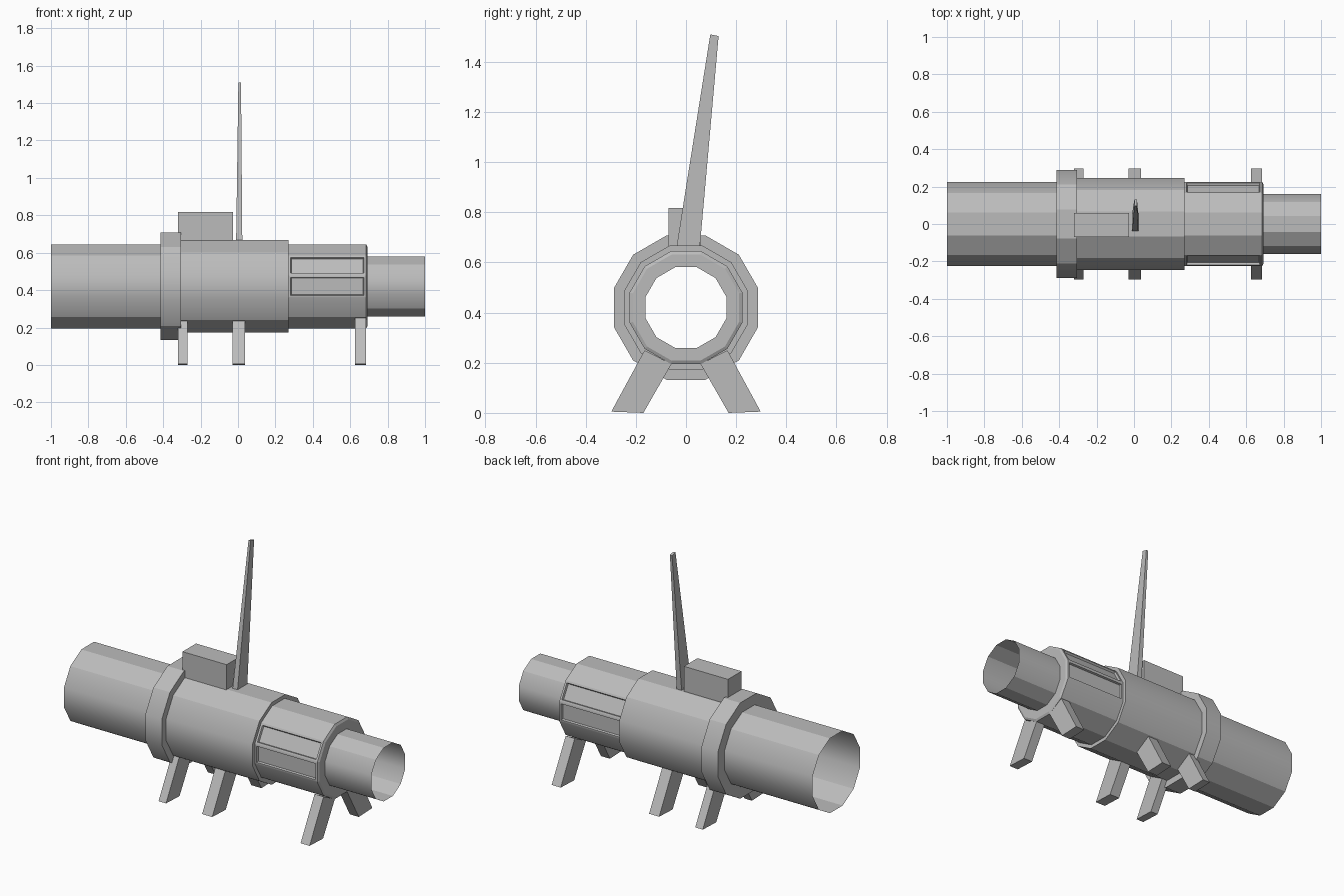
import bpy, bmesh, math
from mathutils import Vector

cube = bpy.data.objects.get("Cube")
if cube:
    bpy.data.objects.remove(cube)

grey = bpy.data.materials.new("plain grey")
grey.use_nodes = True
colour = (0.5, 0.5, 0.5, 1)
grey.diffuse_color = colour
grey.node_tree.nodes["Principled BSDF"].inputs["Base Color"].default_value = colour

AXIS_Z = 0.42
SIDES = 12


def finish(bm, name):
    mesh = bpy.data.meshes.new(name)
    bm.to_mesh(mesh)
    bm.free()
    mesh.materials.append(grey)
    obj = bpy.data.objects.new(name, mesh)
    bpy.context.collection.objects.link(obj)
    return obj


def loft(name, bottom, top):
    """Solid between two four-point outlines."""
    bm = bmesh.new()
    a = [bm.verts.new(p) for p in bottom]
    b = [bm.verts.new(p) for p in top]
    bm.faces.new(a)
    bm.faces.new(b)
    for i in range(4):
        j = (i + 1) % 4
        bm.faces.new((a[i], a[j], b[j], b[i]))
    bmesh.ops.recalc_face_normals(bm, faces=bm.faces)
    return finish(bm, name)


def rect(x0, x1, y0, y1, z):
    return [(x0, y0, z), (x1, y0, z), (x1, y1, z), (x0, y1, z)]


# Open stepped barrel: (x, flat-to-centre radius) turned around the x axis
profile = [(-1, 0.225), (-0.415, 0.225), (-0.415, 0.288), (-0.305, 0.288),
           (-0.305, 0.247), (0.27, 0.247), (0.27, 0.225), (0.685, 0.225),
           (0.692, 0.212), (0.692, 0.161), (1, 0.161)]
bm = bmesh.new()
rings = []
for x, apothem in profile:
    r = apothem / math.cos(math.pi / SIDES)
    angles = [2 * math.pi * (i + 0.5) / SIDES for i in range(SIDES)]
    rings.append([bm.verts.new((x, r * math.cos(a), AXIS_Z + r * math.sin(a))) for a in angles])
for ring, following in zip(rings, rings[1:]):
    for i in range(SIDES):
        j = (i + 1) % SIDES
        bm.faces.new((ring[i], ring[j], following[j], following[i]))
for f in bm.faces:
    f.normal_update()
    f.smooth = True
    c = f.calc_center_median()
    if f.normal.dot(Vector((0, c.y, c.z - AXIS_Z))) < -0.01:
        f.normal_flip()
bm.normal_update()

# Recessed slots on the side and upper side facets
slots = []
for f in bm.faces:
    c = f.calc_center_median()
    if 0.4 < c.x < 0.6 and abs(c.y) > 0.15 and c.z > AXIS_Z - 0.02:
        slots.append(f)
bmesh.ops.inset_individual(bm, faces=slots, thickness=0.017, depth=0)
bmesh.ops.inset_individual(bm, faces=slots, thickness=0.005, depth=-0.012)

# Only the long edges beside the side facets stay smooth
bm.normal_update()
for e in bm.edges:
    a, b = e.verts
    mid = (a.co + b.co) / 2
    lengthwise = abs(a.co.x - b.co.x) > 0.05
    beside = abs(mid.z - AXIS_Z) < abs(mid.y) * 0.5
    e.smooth = lengthwise and beside and e.calc_face_angle(0) < 0.6
finish(bm, "barrel")

# Splayed legs in three pairs
for place, x0, x1 in (("rear", -0.32, -0.27), ("middle", -0.03, 0.037), ("front", 0.625, 0.685)):
    for side, s in (("left", 1), ("right", -1)):
        foot = [(x0, s * 0.17, 0), (x1, s * 0.17, 0), (x1, s * 0.298, 0.005), (x0, s * 0.298, 0.005)]
        hip = [(x0, s * 0.058, 0.195), (x1, s * 0.058, 0.195),
               (x1, s * 0.165, 0.25), (x0, s * 0.165, 0.25)]
        loft(f"{place}_{side}_leg", foot, hip)

# Top box and tapering mast
loft("top_box", rect(-0.32, -0.027, -0.07, 0.058, 0.65), rect(-0.32, -0.027, -0.07, 0.058, 0.817))
loft("mast", rect(-0.01, 0.023, -0.038, 0.055, 0.66),
     [(0.002, 0.097, 1.51), (0.016, 0.097, 1.51), (0.016, 0.13, 1.503), (0.002, 0.13, 1.503)])
